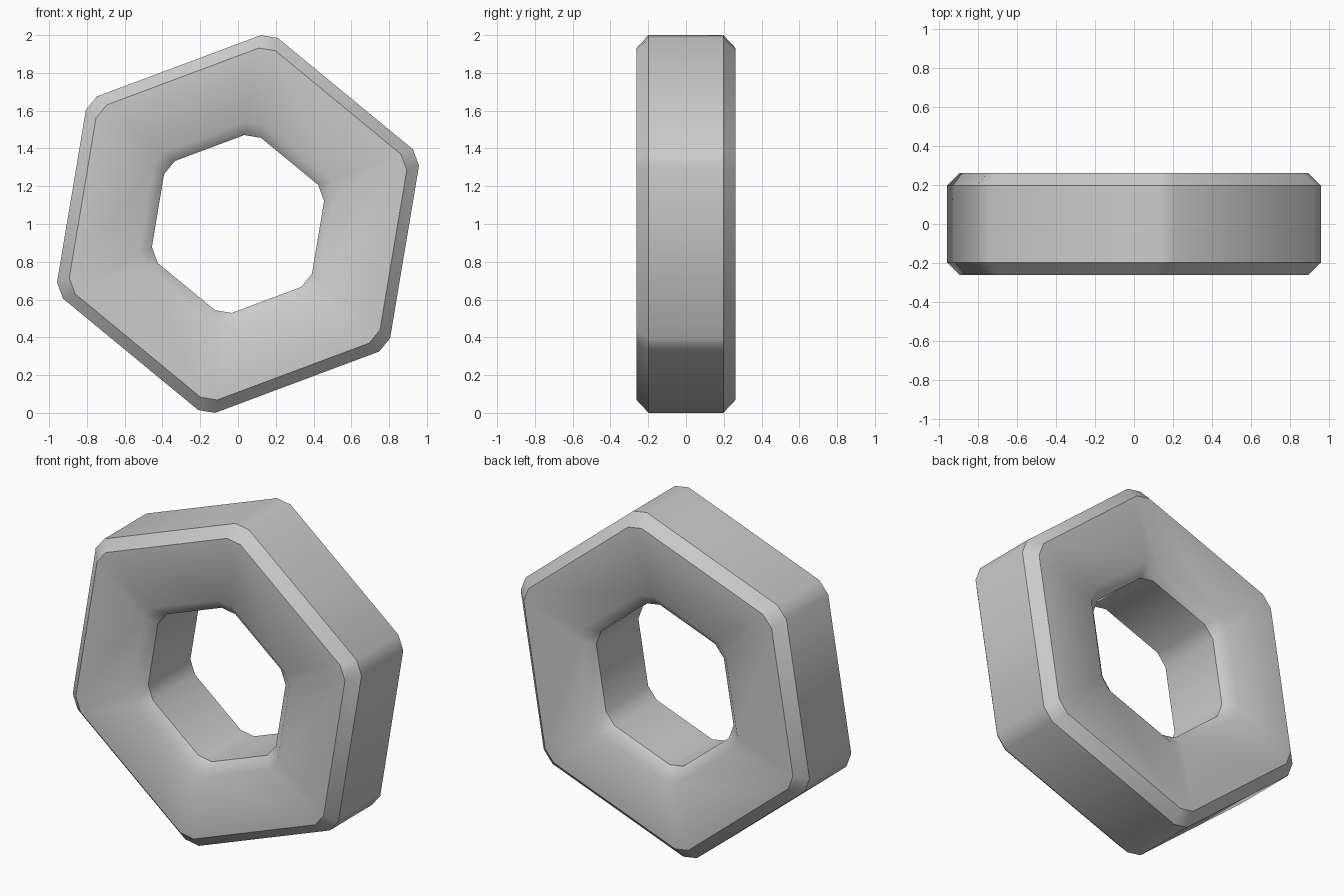
import bpy, bmesh
from math import cos, sin, radians

cube = bpy.data.objects.get("Cube")
if cube:
    bpy.data.objects.remove(cube)

steel = bpy.data.materials.new("light grey")
steel.use_nodes = True
colour = (0.6, 0.6, 0.6, 1)
steel.diffuse_color = colour
steel.node_tree.nodes["Principled BSDF"].inputs["Base Color"].default_value = colour

TILT = 20.5  # angle of the first hexagon corner
# Cross-section rings: radius, half-angle of the clipped corner, depth, sharp edge
half = [(0.472, 5.5, 0.20, True), (0.545, 4.5, 0.262, False),
        (0.938, 2.75, 0.262, True), (1.007, 2.6, 0.198, True)]
section = [(r, a, -y, s) for r, a, y, s in half] + half[::-1]

bm = bmesh.new()


def ring(radius, clip, y):
    """Hexagon with clipped corners, standing upright."""
    angles = [radians(TILT + 60 * k + side * clip) for k in range(6) for side in (-1, 1)]
    return [bm.verts.new((radius * cos(a), y, 1 + radius * sin(a))) for a in angles]


# Bridge the rings into a closed loop
rings = [ring(r, a, y) for r, a, y, s in section]
n = len(rings[0])
for i, a in enumerate(rings):
    b = rings[(i + 1) % len(rings)]
    for j in range(n):
        k = (j + 1) % n
        bm.faces.new((a[j], a[k], b[k], b[j])).smooth = True

# Crisp chamfer edges, soft clipped corners
for verts, spec in zip(rings, section):
    for j in range(n):
        bm.edges.get((verts[j], verts[(j + 1) % n])).smooth = not spec[3]

bmesh.ops.recalc_face_normals(bm, faces=bm.faces)
mesh = bpy.data.meshes.new("hex_nut")
bm.to_mesh(mesh)
bm.free()
mesh.materials.append(steel)
nut = bpy.data.objects.new("hex_nut", mesh)
bpy.context.collection.objects.link(nut)
